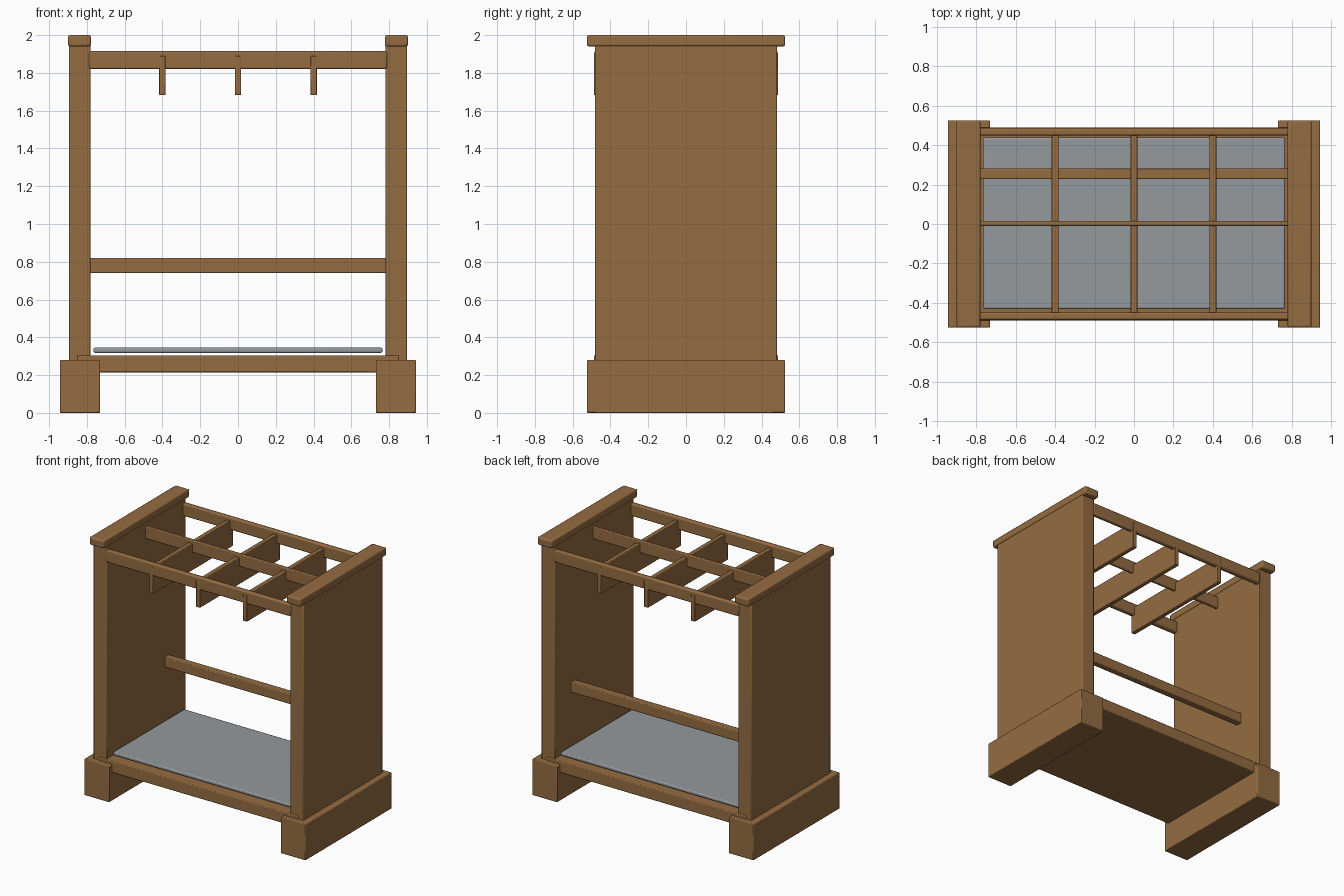
import bpy

cube = bpy.data.objects.get("Cube")
if cube:
    bpy.data.objects.remove(cube, do_unlink=True)


def material(name, rgb):
    mat = bpy.data.materials.new(name)
    mat.use_nodes = True
    mat.diffuse_color = (*rgb, 1)
    mat.node_tree.nodes["Principled BSDF"].inputs["Base Color"].default_value = (*rgb, 1)
    return mat


wood = material("oak wood", (0.30, 0.15, 0.053))
metal = material("grey metal", (0.30, 0.32, 0.335))


def box(name, xs, ys, zs, mat=wood, bevel=0.006):
    """Bevelled box spanning the given (min, max) ranges."""
    spans = (xs, ys, zs)
    bpy.ops.mesh.primitive_cube_add(size=1, location=[(a + b) / 2 for a, b in spans])
    obj = bpy.context.object
    obj.name = name
    obj.scale = [b - a for a, b in spans]
    bpy.ops.object.transform_apply(location=False, rotation=False, scale=True)
    obj.data.materials.append(mat)
    mod = obj.modifiers.new("Soft edges", "BEVEL")
    mod.width = bevel
    mod.segments = 2
    bpy.ops.object.shade_smooth_by_angle()
    return obj


# End assemblies: foot block, side panel and cap on each side
for side, s in (("left", 1), ("right", -1)):
    def span(a, b):
        return tuple(sorted((s * a, s * b)))
    box(side + "_foot", span(0.73, 0.943), (-0.525, 0.525), (0, 0.28))
    box(side + "_side_panel", span(0.782, 0.895), (-0.482, 0.482), (0.27, 1.95))
    box(side + "_cap", span(0.778, 0.9), (-0.525, 0.525), (1.94, 2.0), bevel=0.01)

# Base board and drip tray
box("base_board", (-0.85, 0.85), (-0.488, 0.488), (0.215, 0.305))
box("drip_tray", (-0.765, 0.765), (-0.43, 0.437), (0.318, 0.345), metal, 0.008)

# Upper rails and the lower back bar
for name, y, half in (("front", -0.467, 0.019), ("middle", 0.003, 0.012), ("back", 0.467, 0.019)):
    box(name + "_top_rail", (-0.79, 0.79), (y - half, y + half), (1.82, 1.915),
        bevel=min(0.01, half / 2))
box("lower_back_bar", (-0.79, 0.79), (0.227, 0.28), (0.74, 0.82))

# Slot dividers
for name, x in (("right", -0.4), ("centre", 0), ("left", 0.4)):
    box(name + "_divider", (x - 0.017, x + 0.017), (-0.487, 0.487), (1.683, 1.89), bevel=0.004)
